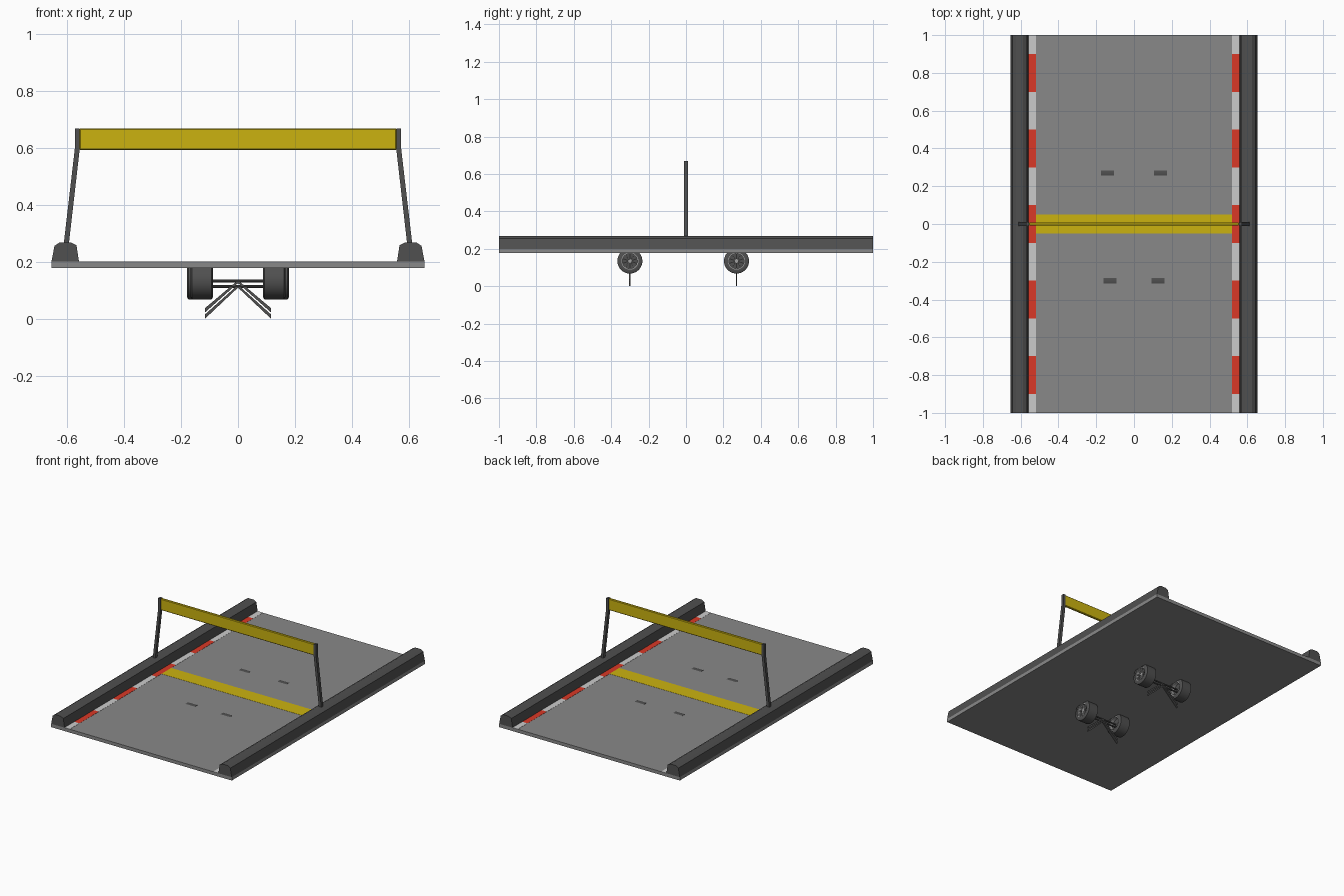
import bpy, bmesh, math
from mathutils import Vector, Matrix

if "Cube" in bpy.data.objects:
    bpy.data.objects.remove(bpy.data.objects["Cube"])


def material(name, rgb):
    m = bpy.data.materials.new(name)
    m.diffuse_color = (*rgb, 1)
    m.use_nodes = True
    m.node_tree.nodes["Principled BSDF"].inputs["Base Color"].default_value = m.diffuse_color
    return m


DARK = material("dark_grey", (0.08, 0.08, 0.08))
ROAD = material("road_grey", (0.25, 0.25, 0.25))
RED = material("red", (0.7, 0.04, 0.02))
WHITE = material("white", (0.55, 0.55, 0.55))
YELLOW = material("yellow", (0.6, 0.45, 0.005))
METAL = material("metal", (0.35, 0.35, 0.35))


def finish(name, bm, mat, smooth=False):
    bmesh.ops.recalc_face_normals(bm, faces=bm.faces)
    me = bpy.data.meshes.new(name)
    bm.to_mesh(me)
    bm.free()
    ob = bpy.data.objects.new(name, me)
    bpy.context.collection.objects.link(ob)
    me.materials.append(mat)
    if smooth:
        bpy.ops.object.select_all(action='DESELECT')
        ob.select_set(True)
        bpy.context.view_layer.objects.active = ob
        bpy.ops.object.shade_smooth_by_angle(angle=math.radians(35))
    return ob


def add_box(bm, x0, x1, y0, y1, z0, z1):
    m = Matrix.Translation(((x0 + x1) / 2, (y0 + y1) / 2, (z0 + z1) / 2))
    m = m @ Matrix.Diagonal((x1 - x0, y1 - y0, z1 - z0, 1))
    bmesh.ops.create_cube(bm, size=1, matrix=m)


def box(name, mat, *ext):
    bm = bmesh.new()
    add_box(bm, *ext)
    return finish(name, bm, mat)


def extrude_y(name, pts, y0, y1, mat):
    """Closed XZ outline pushed along Y."""
    bm = bmesh.new()
    f = bm.faces.new([bm.verts.new((x, y0, z)) for x, z in pts])
    r = bmesh.ops.extrude_face_region(bm, geom=[f])
    vs = [v for v in r["geom"] if isinstance(v, bmesh.types.BMVert)]
    bmesh.ops.translate(bm, verts=vs, vec=(0, y1 - y0, 0))
    return finish(name, bm, mat)


def bar(name, a, b, r, mat, sides=8):
    """Round rod between two points."""
    a, b = Vector(a), Vector(b)
    m = Matrix.Translation((a + b) / 2) @ (b - a).to_track_quat('Z', 'Y').to_matrix().to_4x4()
    bm = bmesh.new()
    bmesh.ops.create_cone(bm, cap_ends=True, segments=sides, radius1=r, radius2=r,
                          depth=(b - a).length, matrix=m)
    return finish(name, bm, mat, True)


def lathe_x(name, profile, centre, mat, seg=32):
    """Spin a closed (x, radius) ring around the X axis."""
    bm = bmesh.new()
    rings = []
    for i in range(seg):
        t = 2 * math.pi * i / seg
        rings.append([bm.verts.new((centre[0] + x, centre[1] + r * math.sin(t),
                                    centre[2] + r * math.cos(t))) for x, r in profile])
    n = len(profile)
    for i in range(seg):
        p, q = rings[i], rings[(i + 1) % seg]
        for j in range(n):
            k = (j + 1) % n
            bm.faces.new((p[j], p[k], q[k], q[j]))
    return finish(name, bm, mat, True)


# Road slab and its painted lines
box("road_slab", ROAD, -0.655, 0.655, -1, 1, 0.178, 0.2)
box("centre_line", YELLOW, -0.52, 0.52, -0.05, 0.05, 0.199, 0.201)

# Side barriers, gantry posts and striped kerbs, one per side
barrier = [(0.655, 0.2), (0.644, 0.256), (0.626, 0.268), (0.587, 0.268), (0.567, 0.258), (0.558, 0.2)]
post = [(0.594, 0.26), (0.612, 0.26), (0.573, 0.595), (0.573, 0.668), (0.556, 0.668), (0.556, 0.592)]
for side, s in (("left", -1), ("right", 1)):
    extrude_y(f"{side}_barrier", [(s * x, z) for x, z in barrier], -1, 1, DARK)
    extrude_y(f"{side}_gantry_post", [(s * x, z) for x, z in post], -0.01, 0.01, DARK)
    for label, mat, odd in (("red", RED, 0), ("white", WHITE, 1)):
        bm = bmesh.new()
        for i in range(-5, 6):
            if i % 2 == odd:
                continue_y = (max(-1, i * 0.2 - 0.1), min(1, i * 0.2 + 0.1))
                x0, x1 = sorted((s * 0.52, s * 0.558))
                add_box(bm, x0, x1, *continue_y, 0.199, 0.201)
        finish(f"{side}_kerb_{label}", bm, mat)

# Overhead beam with chamfered edges
beam = box("gantry_beam", YELLOW, -0.557, 0.557, -0.008, 0.008, 0.592, 0.668)
bev = beam.modifiers.new("chamfer", 'BEVEL')
bev.width, bev.segments = 0.004, 1

# Two wheel pairs with axles and splayed legs
WZ = 0.1345
tyre = [(-0.039, 0.046), (-0.039, 0.059), (-0.034, 0.067), (0.034, 0.067), (0.039, 0.059), (0.039, 0.046)]
rim = [(-0.036, 0.040), (-0.036, 0.047), (0.036, 0.047), (0.036, 0.040)]
for axle, y, wx in (("front", -0.30, 0.127), ("rear", 0.27, 0.140)):
    for side, s in (("left", -1), ("right", 1)):
        tag = f"{axle}_{side}"
        c = (s * wx, y, WZ)
        lathe_x(f"{tag}_tyre", tyre, c, DARK)
        lathe_x(f"{tag}_rim", rim, c, METAL)
        # backing disc and hub
        bar(f"{tag}_brake_disc", (c[0] - s * 0.012, y, WZ), (c[0] + s * 0.012, y, WZ), 0.041, DARK, 32)
        bar(f"{tag}_hub", (c[0] - s * 0.02, y, WZ), (c[0] + s * 0.03, y, WZ), 0.010, METAL, 16)
        # spokes
        bm = bmesh.new()
        for i in range(10):
            before = set(bm.verts)
            x0, x1 = sorted((s * 0.02, s * 0.029))
            add_box(bm, x0, x1, -0.0025, 0.0025, 0.006, 0.043)
            new = [v for v in bm.verts if v not in before]
            bmesh.ops.rotate(bm, verts=new, cent=(0, 0, 0),
                             matrix=Matrix.Rotation(math.tau * i / 10, 3, 'X'))
        bmesh.ops.translate(bm, verts=bm.verts, vec=c)
        finish(f"{tag}_spokes", bm, METAL)
        # upper and lower legs
        for label, z0, z1 in (("upper", 0.130, 0.032), ("lower", 0.114, 0.010)):
            x0 = s * 0.116
            d = 0.005
            extrude_y(f"{tag}_{label}_leg", [(0, z0 + d), (x0, z1 + d), (x0, z1 - 2 * d), (0, z0 - d)],
                      y - 0.004, y + 0.004, DARK)
    # axle rods
    for label, z in (("upper", 0.132), ("lower", 0.113)):
        bar(f"{axle}_{label}_axle", (-wx, y, z), (wx, y, z), 0.005, DARK)
